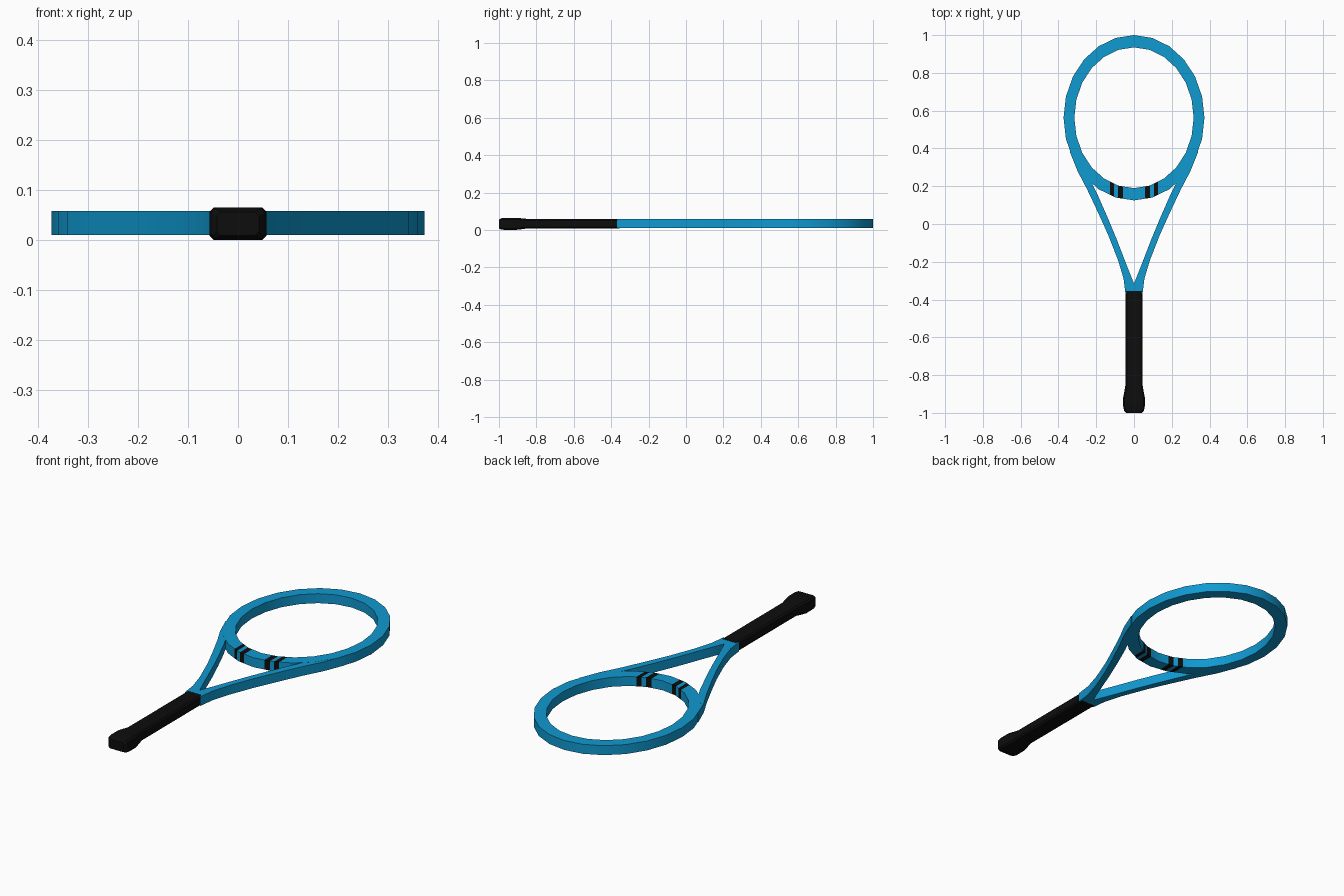
import bpy, bmesh, math

if "Cube" in bpy.data.objects:
    bpy.data.objects.remove(bpy.data.objects["Cube"])


def material(name, rgb):
    m = bpy.data.materials.new(name)
    m.diffuse_color = (*rgb, 1)
    m.use_nodes = True
    m.node_tree.nodes["Principled BSDF"].inputs["Base Color"].default_value = m.diffuse_color
    return m


BLUE = material("frame blue", (0.005, 0.32, 0.64))
BLACK = material("grip black", (0.004, 0.004, 0.004))
Z_MID, HALF = 0.034, 0.0245


def finish(name, bm, *mats):
    bmesh.ops.recalc_face_normals(bm, faces=bm.faces)
    me = bpy.data.meshes.new(name)
    bm.to_mesh(me)
    bm.free()
    ob = bpy.data.objects.new(name, me)
    bpy.context.collection.objects.link(ob)
    for m in mats:
        me.materials.append(m)
    bpy.ops.object.select_all(action='DESELECT')
    ob.select_set(True)
    bpy.context.view_layer.objects.active = ob
    bpy.ops.object.shade_smooth_by_angle(angle=math.radians(28))
    return ob


def loft(bm, rings, closed=False, caps=True):
    """Skin a row of equal-sized closed cross-sections."""
    vs = [[bm.verts.new(p) for p in r] for r in rings]
    n = len(vs[0])
    for i in range(len(vs) if closed else len(vs) - 1):
        a, b = vs[i], vs[(i + 1) % len(vs)]
        for j in range(n):
            k = (j + 1) % n
            bm.faces.new((a[j], a[k], b[k], b[j]))
    if caps and not closed:
        bm.faces.new(vs[0])
        bm.faces.new(vs[-1])


def bar(outer, inner, half):
    """Rectangular section between an outer and an inner plan point."""
    return [(*outer, Z_MID - half), (*outer, Z_MID + half),
            (*inner, Z_MID + half), (*inner, Z_MID - half)]


# Oval head hoop, its lower arc forming the throat bridge
bm = bmesh.new()
CY, SEG = 0.5625, 24
rings = []
for i in range(SEG):
    t = 2 * math.pi * i / SEG
    s, c = math.sin(t), math.cos(t)
    rings.append(bar((0.373 * s, CY + 0.4375 * c),
                     (0.316 * s, CY + 0.3725 * c), HALF))
loft(bm, rings, closed=True)

# Black stripes cut across the bridge
stripes = [(0.058, 0.086), (0.106, 0.128)]
for x in [e * s for pair in stripes for e in pair for s in (-1, 1)]:
    low = [f for f in bm.faces if f.calc_center_median().y < 0.3]
    geom = set(low) | {e for f in low for e in f.edges} | {v for f in low for v in f.verts}
    bmesh.ops.bisect_plane(bm, geom=list(geom), plane_co=(x, 0, 0), plane_no=(1, 0, 0))
for f in bm.faces:
    c = f.calc_center_median()
    if c.y < 0.3 and any(a < abs(c.x) < b for a, b in stripes):
        f.material_index = 1
finish("head_hoop", bm, BLUE, BLACK)

# Two curved throat arms running from the hoop into the grip
outer = [(0.341, 0.385), (0.299, 0.28), (0.249, 0.185), (0.19, 0.06),
         (0.138, -0.055), (0.085, -0.19), (0.055, -0.29), (0.045, -0.37)]
inner = [(0.312, 0.385), (0.255, 0.28), (0.198, 0.167), (0.142, 0.04),
         (0.092, -0.08), (0.04, -0.215), (0.0, -0.315), (0.0, -0.37)]
for side, sx in (("left", -1), ("right", 1)):
    bm = bmesh.new()
    loft(bm, [bar((sx * a[0], a[1]), (sx * b[0], b[1]), HALF - 0.0005)
              for a, b in zip(outer, inner)])
    finish("throat_arm_" + side, bm, BLUE)

# Chamfered grip with a flared butt: y, half width, half height, middle z
bm = bmesh.new()
sections = [(-1.0, 0.042, 0.024, 0.0325), (-0.988, 0.053, 0.030, 0.0325),
            (-0.965, 0.057, 0.0325, 0.0325), (-0.915, 0.057, 0.0325, 0.0325),
            (-0.885, 0.051, 0.030, 0.033), (-0.85, 0.045, 0.0255, 0.034),
            (-0.355, 0.045, 0.0255, 0.034)]
rings = []
for y, w, h, z in sections:
    k = 0.008
    rings.append([(x, y, z + dz) for x, dz in (
        (w, h - k), (w - k, h), (k - w, h), (-w, h - k),
        (-w, k - h), (k - w, -h), (w - k, -h), (w, k - h))])
loft(bm, rings)
finish("grip", bm, BLACK)
